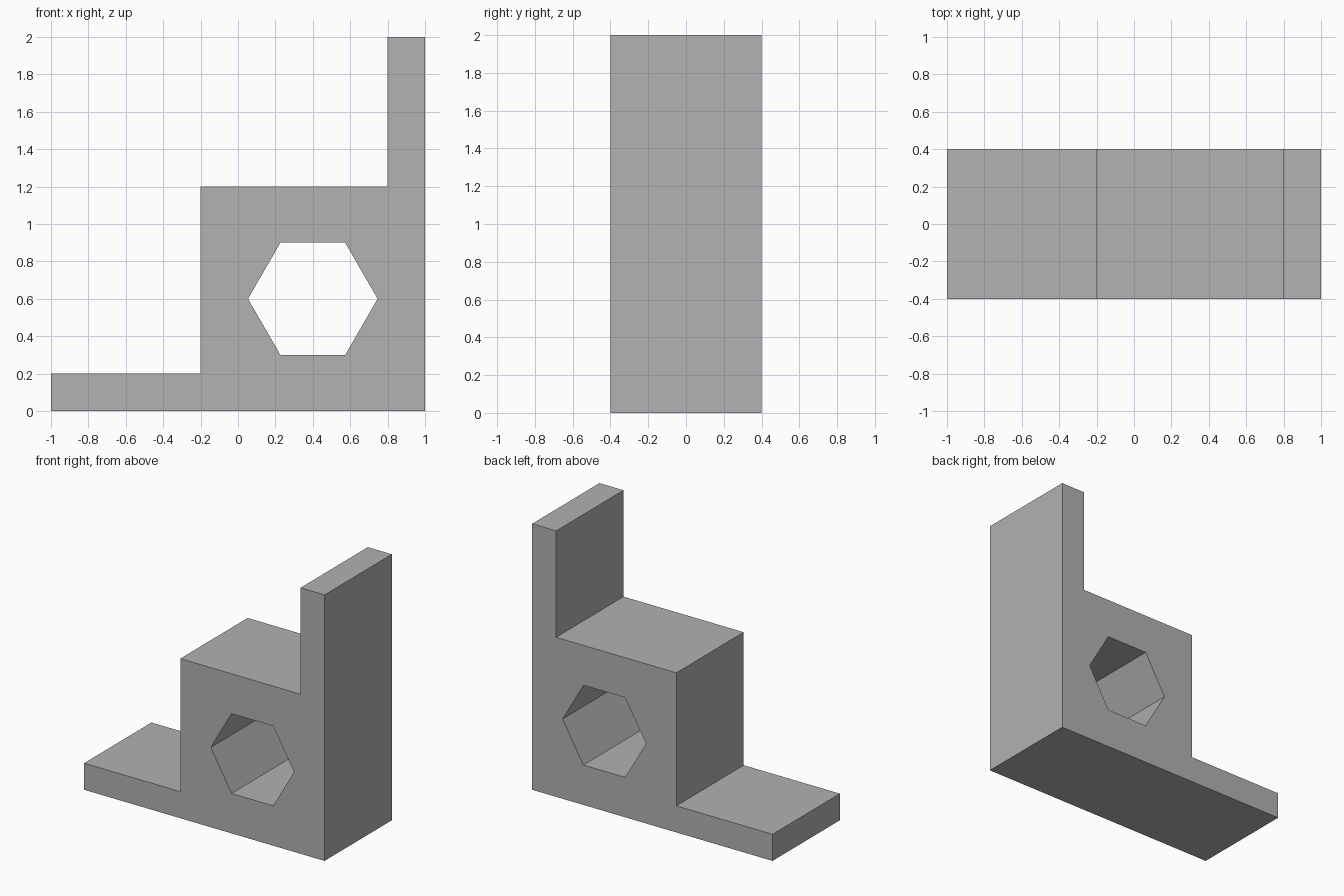
import bpy, bmesh, math

cube = bpy.data.objects.get("Cube")
if cube:
    bpy.data.objects.remove(cube, do_unlink=True)

HALF_DEPTH = 0.4

grey = bpy.data.materials.new("plain grey")
grey.use_nodes = True
colour = (0.445, 0.445, 0.445, 1)
grey.diffuse_color = colour
grey.node_tree.nodes["Principled BSDF"].inputs["Base Color"].default_value = colour

# Stepped side profile: low foot, block, tall back plate
outline = [(-1, 0), (1, 0), (1, 2), (0.8, 2), (0.8, 1.2),
           (-0.2, 1.2), (-0.2, 0.2), (-1, 0.2)]

# Hexagonal through hole, flat at top and bottom
radius = 0.3 / math.cos(math.pi / 6)
hexagon = [(0.4 + radius * math.cos(i * math.pi / 3),
            0.6 + radius * math.sin(i * math.pi / 3)) for i in range(6)]

bm = bmesh.new()
front_edges, back_edges = [], []

# Walls of the outline and of the hole
for loop in (outline, hexagon):
    front = [bm.verts.new((x, -HALF_DEPTH, z)) for x, z in loop]
    back = [bm.verts.new((x, HALF_DEPTH, z)) for x, z in loop]
    for i in range(len(loop)):
        j = (i + 1) % len(loop)
        bm.faces.new((front[i], front[j], back[j], back[i]))
        front_edges.append(bm.edges.get((front[i], front[j])))
        back_edges.append(bm.edges.get((back[i], back[j])))

# Front and back caps, filled around the hole
for edges, side in ((front_edges, -1), (back_edges, 1)):
    bmesh.ops.triangle_fill(bm, edges=edges, use_beauty=True, normal=(0, side, 0))

bmesh.ops.recalc_face_normals(bm, faces=bm.faces[:])
mesh = bpy.data.meshes.new("stepped_bracket")
bm.to_mesh(mesh)
bm.free()
mesh.materials.append(grey)
bracket = bpy.data.objects.new("stepped_bracket", mesh)
bpy.context.collection.objects.link(bracket)
